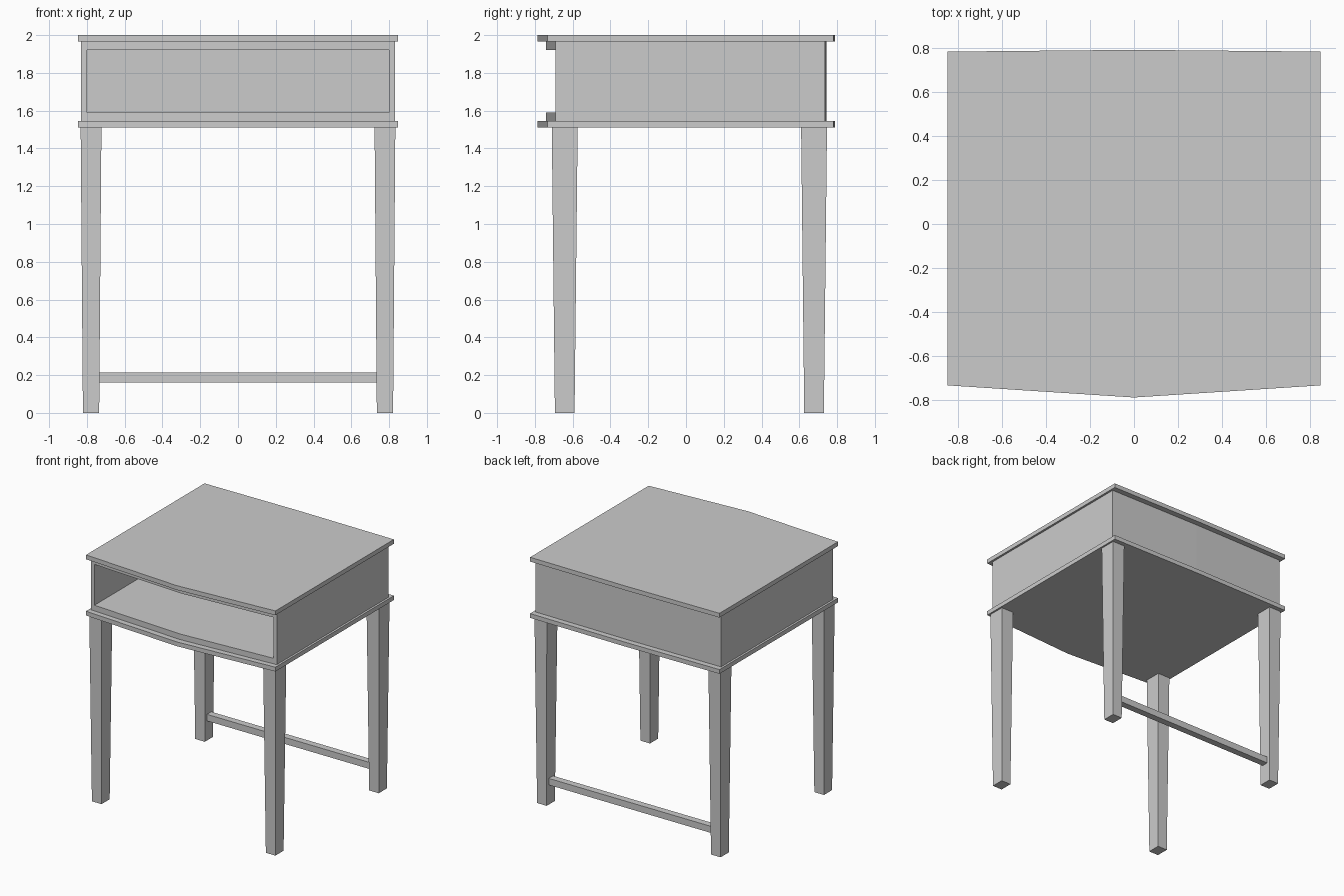
import bpy
import bmesh

cube = bpy.data.objects.get("Cube")
if cube:
    bpy.data.objects.remove(cube, do_unlink=True)

# One plain grey finish for the whole table
grey = bpy.data.materials.new("plain grey")
grey.use_nodes = True
colour = (0.6, 0.6, 0.6, 1)
grey.diffuse_color = colour
grey.node_tree.nodes["Principled BSDF"].inputs["Base Color"].default_value = colour


def loft(name, bottom, top, z0, z1):
    """Solid between two matching plan outlines."""
    bm = bmesh.new()
    low = [bm.verts.new((x, y, z0)) for x, y in bottom]
    high = [bm.verts.new((x, y, z1)) for x, y in top]
    bm.faces.new(low)
    bm.faces.new(high)
    n = len(low)
    for i in range(n):
        j = (i + 1) % n
        bm.faces.new((low[i], low[j], high[j], high[i]))
    bmesh.ops.recalc_face_normals(bm, faces=bm.faces)
    mesh = bpy.data.meshes.new(name)
    bm.to_mesh(mesh)
    bm.free()
    mesh.materials.append(grey)
    obj = bpy.data.objects.new(name, mesh)
    bpy.context.collection.objects.link(obj)
    return obj


def prism(name, outline, z0, z1):
    return loft(name, outline, outline, z0, z1)


def rect(x, y, w, d):
    return [(x - w / 2, y - d / 2), (x + w / 2, y - d / 2),
            (x + w / 2, y + d / 2), (x - w / 2, y + d / 2)]


def bowed(w, front, front_mid, back, back_mid):
    """Plan outline with a pointed bow at the front and a slight one behind."""
    return [(-w, front), (0, front_mid), (w, front),
            (w, back), (0, back_mid), (-w, back)]


LEG_TOP, BOX_LOW, BOX_HIGH, TOP = 1.51, 1.545, 1.965, 2.0

# Overhanging top and lower slabs
slab = bowed(0.847, -0.732, -0.787, 0.782, 0.79)
prism("table_top", slab, BOX_HIGH, TOP)
prism("lower_slab", slab, LEG_TOP, BOX_LOW)

# Open cubby: side and back walls in one U, plus floor and ceiling panels
prism("cubby_walls", [
    (-0.83, -0.69), (-0.8, -0.692), (-0.8, 0.705), (0.8, 0.705),
    (0.8, -0.692), (0.83, -0.69), (0.83, 0.737), (0, 0.744), (-0.83, 0.737),
], BOX_LOW, BOX_HIGH)
panel = bowed(0.8, -0.692, -0.74, 0.705, 0.705)
prism("cubby_floor", panel, BOX_LOW, 1.59)
prism("cubby_ceiling", panel, 1.92, BOX_HIGH)

# Four tapered legs
for side, sx in (("left", 1), ("right", -1)):
    for end, y in (("front", -0.642), ("back", 0.678)):
        x = sx * 0.778
        loft(f"{end}_{side}_leg", rect(x, y, 0.086, 0.104),
             rect(x, y, 0.11, 0.137), 0, LEG_TOP)

# Back stretcher between the rear legs
prism("back_stretcher", rect(0, 0.678, 1.47, 0.055), 0.16, 0.213)
